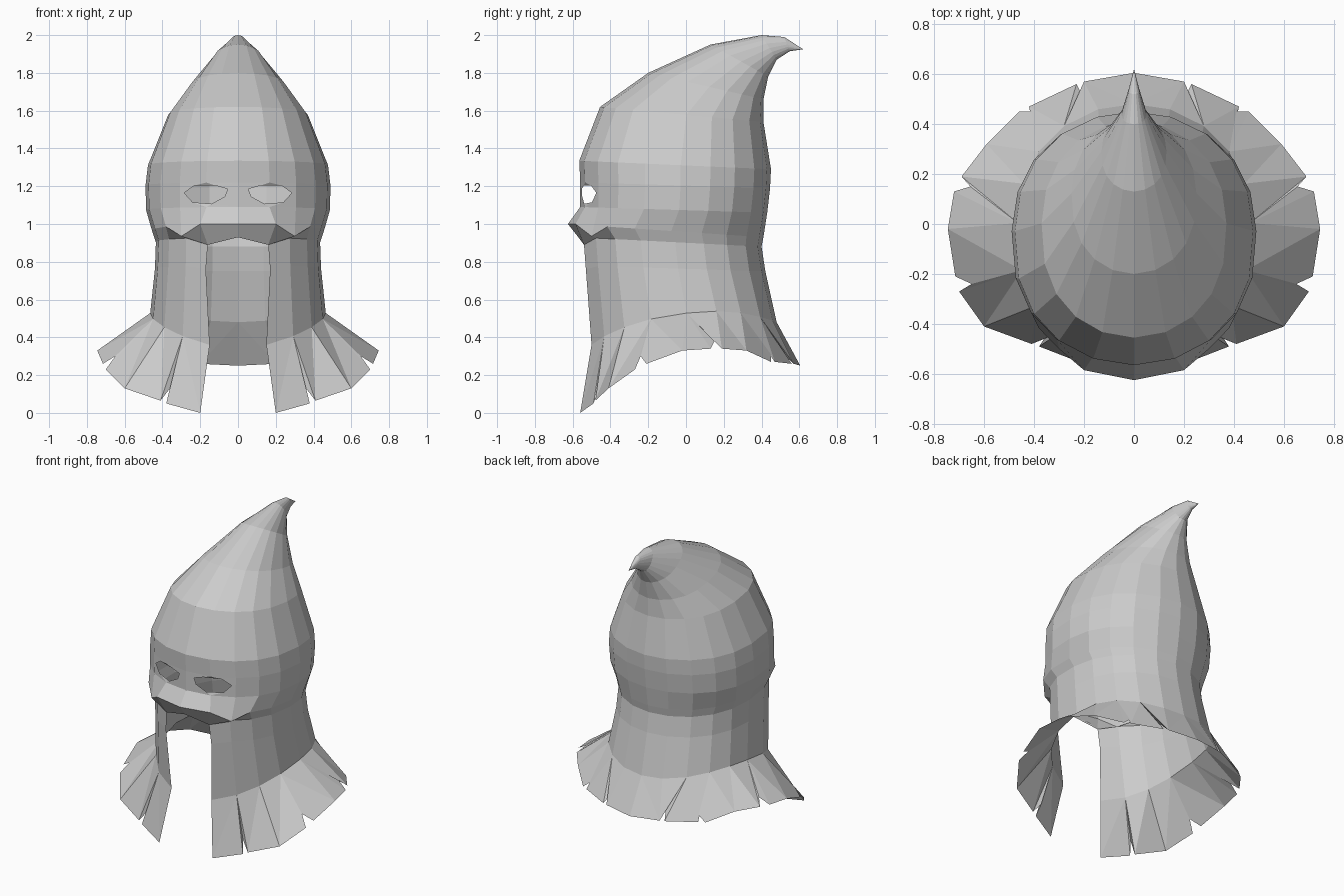
import bpy, bmesh
from math import sin, cos, radians, atan2
from mathutils import Vector

cube = bpy.data.objects.get("Cube")
if cube:
    bpy.data.objects.remove(cube, do_unlink=True)

cloth = bpy.data.materials.new("grey cloth")
cloth.use_nodes = True
GREY = (0.6, 0.6, 0.6, 1)
cloth.diffuse_color = GREY
cloth.node_tree.nodes["Principled BSDF"].inputs["Base Color"].default_value = GREY

ANGLES = [0, 20, 39, 57, 75, 92, 108, 125, 143, 162, 180]


def ring(z_front, z_back, y_front, y_back, half_width, bulge=0):
    """Half a tilted oval, from the front middle round the left to the back."""
    points = []
    for angle in ANGLES:
        c, s = cos(radians(angle)), sin(radians(angle))
        t = (1 - abs(c) ** 0.85 * (1 if c > 0 else -1)) / 2
        points.append(Vector((half_width * s,
                              y_front + (y_back - y_front) * t,
                              z_front + (z_back - z_front) * t + bulge * s * s)))
    return points


def finish(bm, name):
    """Mirror the half across the middle and make it an object."""
    bmesh.ops.remove_doubles(bm, verts=bm.verts, dist=0.0005)
    bmesh.ops.recalc_face_normals(bm, faces=bm.faces)
    if sum(f.normal.dot(f.calc_center_median()) > 0 for f in bm.faces) < len(bm.faces) / 2:
        bmesh.ops.reverse_faces(bm, faces=bm.faces)
    mesh = bpy.data.meshes.new(name)
    bm.to_mesh(mesh)
    bm.free()
    mesh.materials.append(cloth)
    obj = bpy.data.objects.new(name, mesh)
    bpy.context.collection.objects.link(obj)
    mirror = obj.modifiers.new("mirror", 'MIRROR')
    mirror.merge_threshold = 0.001


# Rings from the shoulder seam up to the drooping tip
seam = ring(0.35, 0.48, -0.53, 0.48, 0.465, 0.11)
seam[1] = Vector((0.15, -0.5, 0.36))
neck = ring(0.78, 0.75, -0.56, 0.42, 0.44)
neck[1] = Vector((0.17, -0.53, 0.76))
fold = ring(0.93, 0.88, -0.57, 0.40, 0.435)
fold[1] = Vector((0.16, -0.54, 0.89))
brim = ring(1.0, 0.93, -0.625, 0.41, 0.455)
brim[1] = Vector((0.2, -0.585, 1.0))
brim[2] = Vector((0.3, -0.5, 0.935))
rings = [
    seam, neck, fold, brim,
    ring(1.09, 1.06, -0.56, 0.43, 0.487),
    ring(1.22, 1.19, -0.56, 0.445, 0.49),
    ring(1.335, 1.29, -0.565, 0.45, 0.477),
    ring(1.62, 1.54, -0.455, 0.41, 0.37),
    ring(1.8, 1.66, -0.2, 0.41, 0.25),
    ring(1.95, 1.78, 0.13, 0.435, 0.13),
    ring(2.0, 1.87, 0.4, 0.48, 0.05),
    ring(1.99, 1.915, 0.52, 0.55, 0.022),
]
EYE_ROW = 4

# Hood
bm = bmesh.new()
grid = [[bm.verts.new(p) for p in row] for row in rings]
for r in range(len(grid) - 1):
    for c in range(len(ANGLES) - 1):
        face_gap = r < 2 and c == 0
        eye_cell = r == EYE_ROW and c < 2
        if not (face_gap or eye_cell):
            bm.faces.new((grid[r][c], grid[r][c + 1], grid[r + 1][c + 1], grid[r + 1][c]))
tip = bm.verts.new((0, 0.62, 1.925))
for a, b in zip(grid[-1], grid[-1][1:]):
    bm.faces.new((a, b, tip))

# Rounded top corner of the face opening
arch = bm.verts.new((0.1, -0.555, 0.925))
bm.faces.new((grid[2][0], arch, grid[2][1]))

# Eye hole, cut into the flat front panel
low, high = grid[EYE_ROW], grid[EYE_ROW + 1]


def panel_y(x):
    c = 0 if x < low[1].co.x else 1
    a, b = (low[c].co + high[c].co) / 2, (low[c + 1].co + high[c + 1].co) / 2
    return a.y + (b.y - a.y) * (x - a.x) / (b.x - a.x)


EYE = [(0.055, 1.185), (0.12, 1.204), (0.23, 1.204), (0.285, 1.165),
       (0.24, 1.115), (0.14, 1.107), (0.07, 1.145)]
eye = [bm.verts.new((x, panel_y(x), z)) for x, z in EYE]
border = low[:3] + high[2::-1]
edges = []
for loop in (eye, border):
    for i, v in enumerate(loop):
        pair = (v, loop[(i + 1) % len(loop)])
        edges.append(bm.edges.get(pair) or bm.edges.new(pair))
bmesh.ops.triangle_fill(bm, edges=edges, use_beauty=True, normal=(0, -1, 0))
bmesh.ops.delete(bm, geom=[v for v in bm.verts if not v.link_faces], context='VERTS')
finish(bm, "hood")

# Flared shoulder cape with notches torn into its hem
HEM = [(.2, -.56, 0), (.38, -.49, .05), (.36, -.46, .13), (.41, -.48, .065),
       (.6, -.41, .13), (.7, -.27, .23), (.65, -.24, .3), (.715, -.21, .26),
       (.745, -.02, .33), (.72, .13, .34), (.655, .15, .38), (.69, .19, .34),
       (.59, .32, .33), (.46, .45, .27), (.41, .45, .31), (.42, .47, .27),
       (.23, .56, .26), (.18, .46, .36), (.2, .57, .26), (0, .605, .25)]
bm = bmesh.new()
top = [bm.verts.new(p) for p in seam[1:]]
hem = [bm.verts.new(p) for p in HEM]


def turn(v):
    return atan2(v.co.x, -v.co.y)


# Zip seam and hem together, always advancing the side that lags behind
i = j = 0
while i < len(top) - 1 or j < len(hem) - 1:
    step_hem = i == len(top) - 1 or (
        j < len(hem) - 1 and turn(hem[j + 1]) < turn(top[i + 1]))
    if step_hem:
        bm.faces.new((top[i], hem[j], hem[j + 1]))
        j += 1
    else:
        bm.faces.new((top[i], hem[j], top[i + 1]))
        i += 1
finish(bm, "shoulder_cape")
